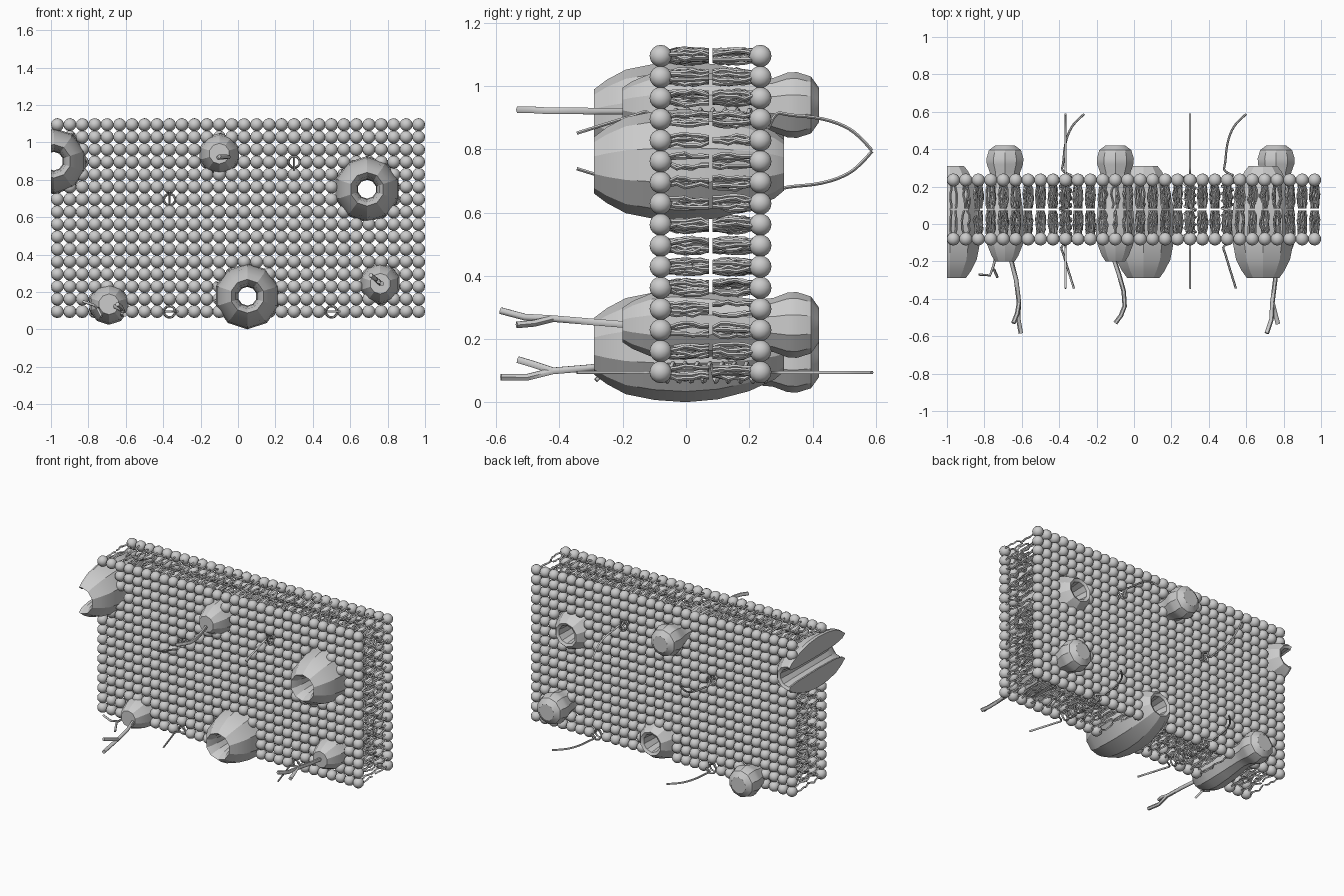
import bpy, bmesh, math, random
from mathutils import Vector

if "Cube" in bpy.data.objects:
    bpy.data.objects.remove(bpy.data.objects["Cube"])

random.seed(4)
STEP, HEAD_R = 0.0666, 0.035
FRONT_Y, BACK_Y, MID_Y = -0.08, 0.235, 0.0775

# (y, radius) profiles, turned around the y axis
CHANNEL_OUT = [(-0.29, 0.09), (-0.25, 0.12), (-0.19, 0.152), (-0.1, 0.17), (0.0, 0.177),
               (0.1, 0.168), (0.2, 0.142), (0.28, 0.105), (0.31, 0.08)]
CHANNEL_IN = [(0.30, 0.062), (0.22, 0.054), (0.0, 0.05), (-0.18, 0.054), (-0.26, 0.068)]
KNOB = [(-0.2, 0.055), (-0.17, 0.075), (-0.11, 0.1), (-0.04, 0.11), (0.08, 0.1), (0.22, 0.08),
        (0.275, 0.085), (0.32, 0.102), (0.35, 0.104), (0.395, 0.09), (0.42, 0.055)]

CHANNELS = [(0.05, 0.178), (0.69, 0.75), (-0.985, 0.9)]
KNOBS = [(-0.1, 0.94), (-0.69, 0.135), (0.76, 0.245)]
# x, z, direction in which the loose ends bend
COILS = [(-0.366, 0.694, (0, 1)), (0.3, 0.896, (0, -1)), (0.5, 0.095, (1, 0)), (-0.366, 0.095, (1, 0))]


def add_mesh(name, verts, faces, angle=35):
    me = bpy.data.meshes.new(name)
    me.from_pydata(verts, [], faces)
    bm = bmesh.new()
    bm.from_mesh(me)
    bmesh.ops.recalc_face_normals(bm, faces=bm.faces)
    bm.to_mesh(me)
    bm.free()
    ob = bpy.data.objects.new(name, me)
    bpy.context.collection.objects.link(ob)
    smooth(ob, angle)
    return ob


def smooth(ob, angle):
    bpy.ops.object.select_all(action='DESELECT')
    bpy.context.view_layer.objects.active = ob
    ob.select_set(True)
    bpy.ops.object.shade_smooth_by_angle(angle=math.radians(angle))


def lathe(name, profile, x, z, sides, closed):
    verts, faces = [], []
    for y, r in profile:
        for i in range(sides):
            a = 2 * math.pi * (i + 0.5) / sides
            verts.append((x + r * math.cos(a), y, z + r * math.sin(a)))
    n = len(profile)
    for j in range(n if closed else n - 1):
        k = (j + 1) % n
        for i in range(sides):
            i2 = (i + 1) % sides
            faces.append((j * sides + i, j * sides + i2, k * sides + i2, k * sides + i))
    if not closed:
        faces += [tuple(range(sides)), tuple(range((n - 1) * sides, n * sides))]
    return add_mesh(name, verts, faces, 28)


def strand(name, paths, radius, spline='POLY'):
    cu = bpy.data.curves.new(name, 'CURVE')
    cu.dimensions = '3D'
    cu.bevel_depth = radius
    cu.bevel_resolution = 1
    cu.resolution_u = 3
    cu.use_fill_caps = True
    for pts in paths:
        s = cu.splines.new(spline)
        s.points.add(len(pts) - 1)
        for p, co in zip(s.points, pts):
            p.co = (*co, 1)
        if spline == 'NURBS':
            s.order_u = 3
            s.use_endpoint_u = True
    ob = bpy.data.objects.new(name, cu)
    bpy.context.collection.objects.link(ob)
    bpy.ops.object.select_all(action='DESELECT')
    bpy.context.view_layer.objects.active = ob
    ob.select_set(True)
    bpy.ops.object.convert(target='MESH')
    smooth(bpy.context.object, 60)


def radius_at(profile, y):
    for (y0, r0), (y1, r1) in zip(profile, profile[1:]):
        if y0 <= y <= y1:
            return r0 + (r1 - r0) * (y - y0) / (y1 - y0)


# unit head sphere
bm = bmesh.new()
bmesh.ops.create_uvsphere(bm, u_segments=12, v_segments=8, radius=HEAD_R)
BALL_V = [Vector((v.co.x, v.co.z, v.co.y)) for v in bm.verts]
BALL_F = [[v.index for v in f.verts] for f in bm.faces]
bm.free()


def lipid_layer(name, y, toward):
    blocks = [(c, radius_at(CHANNEL_OUT, y) * 0.93) for c in CHANNELS]
    blocks += [(c, radius_at(KNOB, y) * 0.9) for c in KNOBS]
    blocks += [((c[0], c[1]), 0.035) for c in COILS]
    hv, hf, tv, tf = [], [], [], []
    for i in range(30):
        for j in range(16):
            x, z = (i - 14.5) * STEP, 0.096 + j * STEP
            if any(math.hypot(x - c[0], z - c[1]) < r for c, r in blocks):
                continue
            o = len(hv)
            hv += [v + Vector((x, y, z)) for v in BALL_V]
            hf += [[o + k for k in f] for f in BALL_F]
            turn = random.uniform(0, math.pi)
            for side in (0, math.pi):           # two wavy tails per head
                a, o = turn + side, len(tv)
                for k in range(6):
                    t = k / 5
                    d = 0.013 + 0.007 * math.sin(t * math.pi)
                    cx = x + d * math.cos(a) + random.uniform(-0.006, 0.006)
                    cz = z + d * math.sin(a) + random.uniform(-0.006, 0.006)
                    cy = y + toward * (0.025 + t * 0.127)
                    for q in range(4):
                        b = q * math.pi / 2
                        tv.append((cx + 0.0065 * math.cos(b), cy, cz + 0.0065 * math.sin(b)))
                for k in range(5):
                    for q in range(4):
                        p, r = o + k * 4 + q, o + k * 4 + (q + 1) % 4
                        tf.append((p, r, r + 4, p + 4))
                tf.append((o + 20, o + 21, o + 22, o + 23))
    add_mesh(name + "_lipid_heads", hv, hf, 60)
    add_mesh(name + "_lipid_tails", tv, tf, 30)


lipid_layer("front", FRONT_Y, 1)
lipid_layer("back", BACK_Y, -1)

# channel proteins, the last one sliced by the membrane edge
for x, z in CHANNELS:
    ob = lathe("channel_protein", CHANNEL_OUT + CHANNEL_IN, x, z, 10, True)
    if x < -0.9:
        bm = bmesh.new()
        bm.from_mesh(ob.data)
        bmesh.ops.bisect_plane(bm, geom=bm.verts[:] + bm.edges[:] + bm.faces[:],
                               plane_co=(-1, 0, 0), plane_no=(-1, 0, 0), clear_outer=True)
        bmesh.ops.holes_fill(bm, edges=[e for e in bm.edges if e.is_boundary], sides=0)
        bmesh.ops.recalc_face_normals(bm, faces=bm.faces)
        bm.to_mesh(ob.data)
        bm.free()
        smooth(ob, 28)

# receptor knobs
for x, z in KNOBS:
    lathe("receptor_knob", KNOB, x, z, 10, False)

# sugar chains on the front of the knobs
strand("sugar_chain_top", [[(-0.11, -0.18, 0.92), (-0.08, -0.27, 0.92), (-0.055, -0.36, 0.922),
                            (-0.05, -0.44, 0.922), (-0.07, -0.49, 0.925), (-0.1, -0.53, 0.925)]], 0.012)
strand("sugar_chain_left", [[(-0.66, -0.18, 0.125), (-0.63, -0.3, 0.11), (-0.615, -0.42, 0.1),
                             (-0.62, -0.5, 0.08), (-0.605, -0.585, 0.08)],
                            [(-0.615, -0.42, 0.1), (-0.625, -0.48, 0.12), (-0.645, -0.53, 0.135)]], 0.012)
strand("sugar_twig_left", [[(-0.74, -0.17, 0.12), (-0.75, -0.22, 0.11), (-0.77, -0.275, 0.13), (-0.83, -0.27, 0.15)],
                           [(-0.75, -0.24, 0.11), (-0.73, -0.285, 0.07)]], 0.007)
strand("sugar_chain_right", [[(0.76, -0.18, 0.245), (0.755, -0.3, 0.255), (0.74, -0.42, 0.265),
                              (0.735, -0.51, 0.27), (0.71, -0.585, 0.29)],
                             [(0.74, -0.42, 0.265), (0.755, -0.48, 0.25), (0.77, -0.535, 0.245)]], 0.012)

# coiled peptides crossing the membrane, with loose ends
for x, z, (dx, dz) in COILS:
    def at(y, along, across=0):
        return (x + dx * along - dz * across, y, z + dz * along + dx * across)
    helix = []
    for k in range(81):
        a = k / 80 * 9 * 2 * math.pi
        helix.append(at(-0.09 + k / 80 * 0.35, 0.031 * math.cos(a), 0.031 * math.sin(a)))
    strand("peptide_coil", [helix], 0.006)
    ends = [[at(-0.09, 0.031), at(-0.115, -0.03), at(-0.15, -0.015), at(-0.24, 0.012), at(-0.345, 0.045)],
            [at(0.26, 0.031), at(0.28, -0.025), at(0.32, -0.012), at(0.42, -0.005), at(0.5, 0.02),
             at(0.55, 0.055), at(0.588, 0.1)]]
    strand("peptide_loose_ends", ends, 0.006, 'NURBS')
